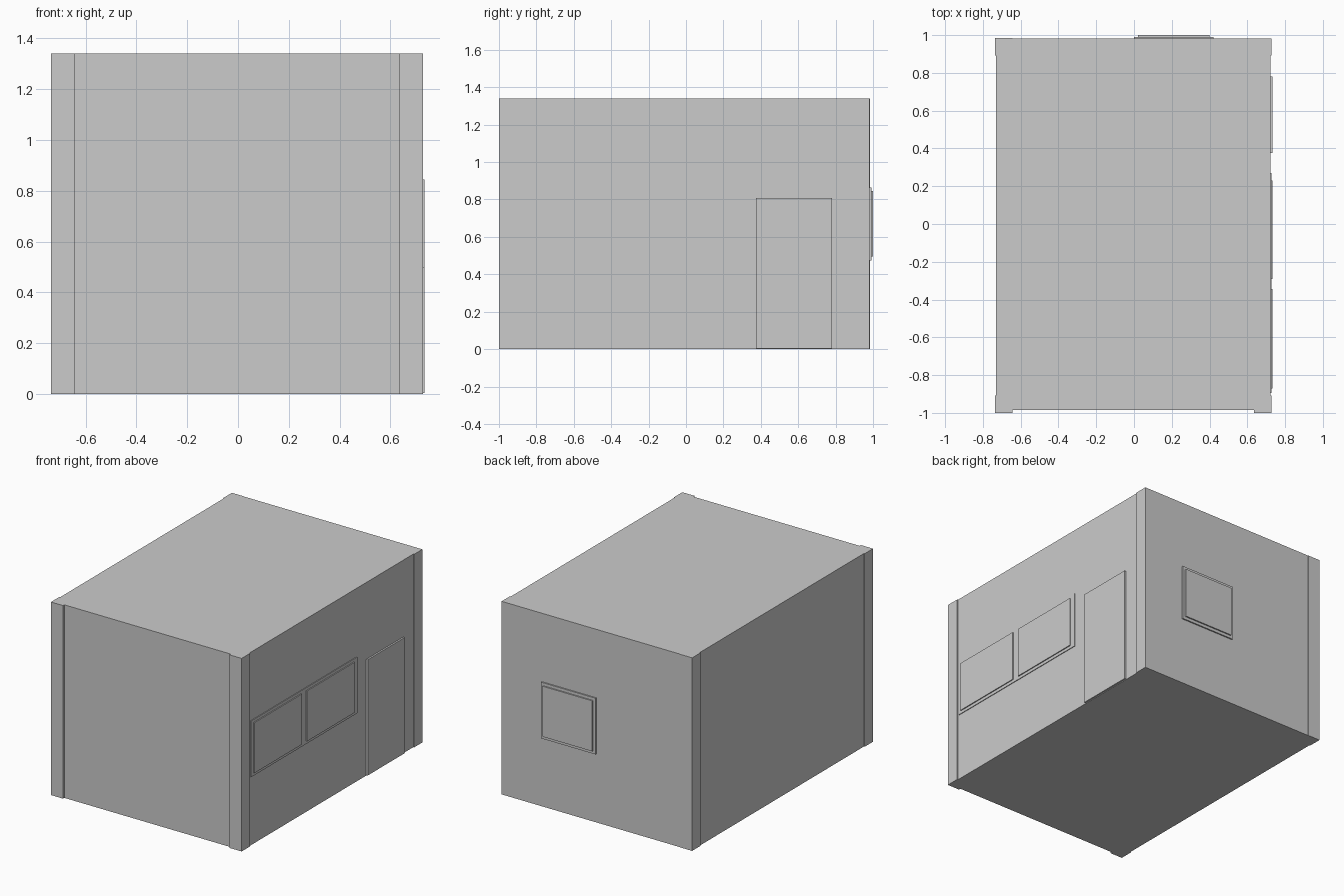
import bpy, bmesh

if "Cube" in bpy.data.objects:
    bpy.data.objects.remove(bpy.data.objects["Cube"])

HEIGHT = 1.34

def prism(name, outline, z0, z1):
    """Extrude a plan outline straight up."""
    bm = bmesh.new()
    face = bm.faces.new([bm.verts.new((x, y, z0)) for x, y in outline])
    top = bmesh.ops.extrude_face_region(bm, geom=[face])["geom"]
    verts = [v for v in top if isinstance(v, bmesh.types.BMVert)]
    bmesh.ops.translate(bm, verts=verts, vec=(0, 0, z1 - z0))
    bmesh.ops.recalc_face_normals(bm, faces=bm.faces[:])
    mesh = bpy.data.meshes.new(name)
    bm.to_mesh(mesh)
    bm.free()
    obj = bpy.data.objects.new(name, mesh)
    bpy.context.collection.objects.link(obj)
    return obj

def panel(name, x0, x1, y0, y1, z0, z1):
    return prism(name, [(x0, y0), (x1, y0), (x1, y1), (x0, y1)], z0, z1)

# Building shell: plan with shallow recesses between the corner pilasters
L, R, F, B = -0.736, 0.728, -1.0, 0.984
W = 0.093
prism("building_shell", [
    (L, F), (L + W, F), (L + W, F + 0.014), (R - W, F + 0.014), (R - W, F), (R, F),
    (R, F + W), (R - 0.006, F + W), (R - 0.006, B - W), (R, B - W), (R, B - 0.002),
    (L + W, B - 0.002), (L + W, B), (L, B),
    (L, B - W), (L + 0.006, B - W), (L + 0.006, F + W), (L, F + W)], 0, HEIGHT)

# Right side: shared window surround, two panes and a door
panel("side_window_surround", 0.71, 0.727, -0.895, 0.27, 0.475, 0.865)
for i, (y0, y1) in enumerate([(-0.87, -0.345), (-0.29, 0.23)]):
    panel(f"side_window_pane_{i + 1}", 0.71, 0.734, y0, y1, 0.495, 0.845)
panel("side_door", 0.71, 0.734, 0.375, 0.78, 0.004, 0.807)

# Back: framed window
panel("back_window_surround", 0.0, 0.42, 0.97, 0.991, 0.475, 0.865)
panel("back_window_pane", 0.02, 0.40, 0.97, 1.0, 0.495, 0.845)
